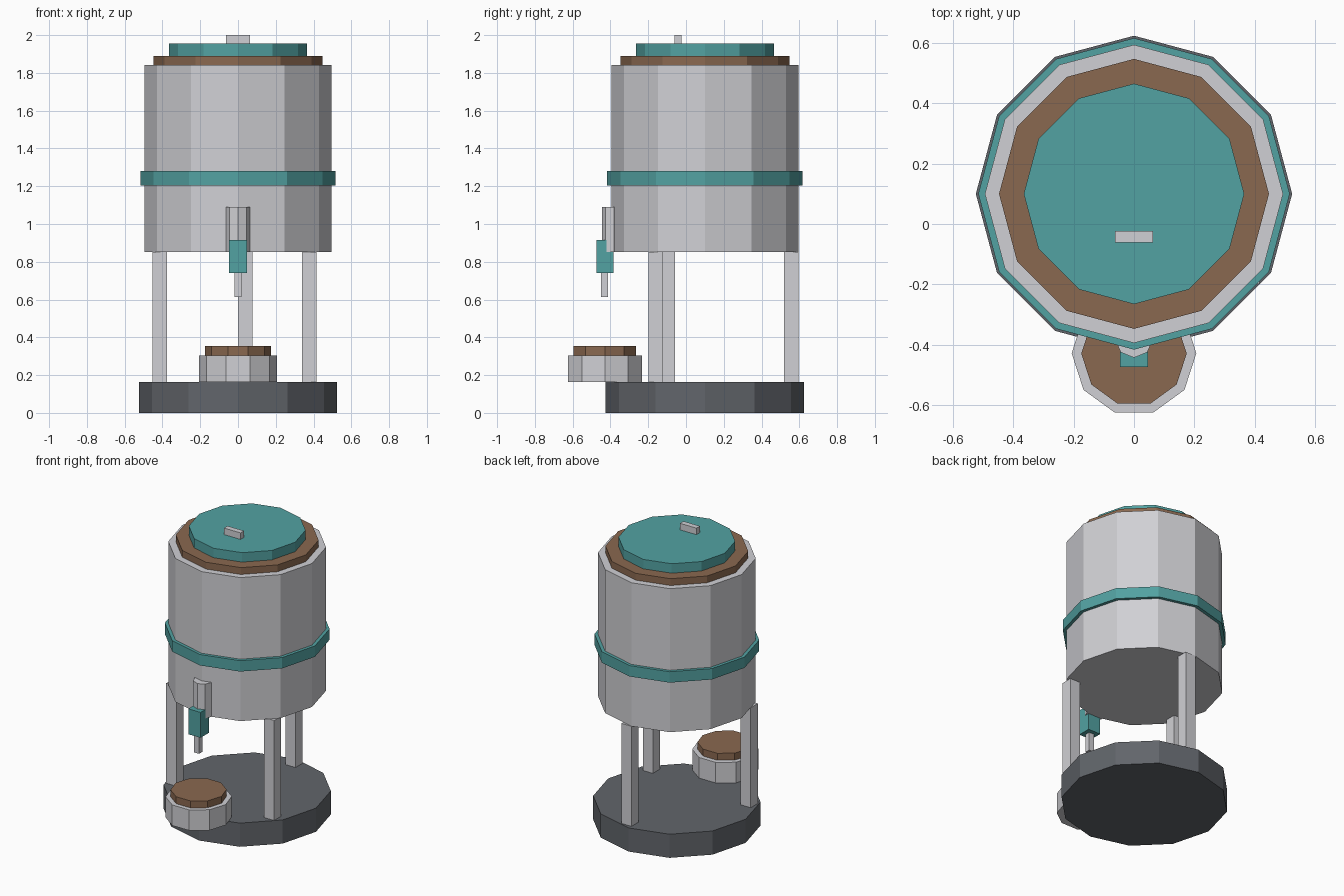
import bpy
import math

cube = bpy.data.objects.get("Cube")
if cube:
    bpy.data.objects.remove(cube, do_unlink=True)


def material(name, color):
    m = bpy.data.materials.new(name)
    m.use_nodes = True
    m.diffuse_color = (*color, 1)
    m.node_tree.nodes["Principled BSDF"].inputs["Base Color"].default_value = (*color, 1)
    return m


steel = material("light grey", (0.63, 0.63, 0.66))
teal = material("teal", (0.085, 0.36, 0.36))
brown = material("brown", (0.255, 0.14, 0.08))
dark = material("dark grey", (0.12, 0.13, 0.145))


def finish(name, mat):
    ob = bpy.context.object
    ob.name = ob.data.name = name
    ob.data.materials.append(mat)
    return ob


def prism(name, mat, sides, radius, y, z0, z1):
    """Upright flat-sided drum with a corner on the x axis."""
    turn = math.pi / 2 - 2 * math.pi / sides * (sides // 4)
    if sides % 4 == 0:
        turn = 0
    bpy.ops.mesh.primitive_cylinder_add(
        vertices=sides, radius=radius, depth=z1 - z0,
        location=(0, y, (z0 + z1) / 2), rotation=(0, 0, turn))
    return finish(name, mat)


def box(name, mat, x, y, z0, z1, width, depth):
    bpy.ops.mesh.primitive_cube_add(size=1, location=(x, y, (z0 + z1) / 2))
    bpy.context.object.scale = (width, depth, z1 - z0)
    return finish(name, mat)


AXIS = 0.1  # y of the tank's centre line

# Base, tank, band and lid
prism("base", dark, 12, 0.525, AXIS, 0, 0.163)
prism("tank", steel, 12, 0.495, AXIS, 0.853, 1.843)
prism("band", teal, 12, 0.517, AXIS, 1.205, 1.28)
prism("rim", brown, 12, 0.448, AXIS, 1.843, 1.89)
prism("lid", teal, 12, 0.366, AXIS, 1.89, 1.955)
box("lid_handle", steel, 0, -0.043, 1.955, 2.0, 0.126, 0.038)

# Three legs spaced evenly around the tank
for i, part in enumerate(("back_leg", "right_leg", "left_leg")):
    a = math.radians(85.3 + 120 * i)
    box(part, steel, 0.459 * math.cos(a), AXIS + 0.459 * math.sin(a),
        0.163, 0.853, 0.077, 0.077)

# Tap
prism("tap_body", steel, 8, 0.063, -0.381, 0.853, 1.09)
box("tap_valve", teal, 0, -0.43, 0.74, 0.915, 0.094, 0.09)
box("tap_nozzle", steel, 0, -0.432, 0.613, 0.74, 0.038, 0.038)

# Bowl under the tap
prism("bowl", steel, 10, 0.207, -0.429, 0.163, 0.305)
prism("bowl_filling", brown, 10, 0.175, -0.43, 0.305, 0.353)
